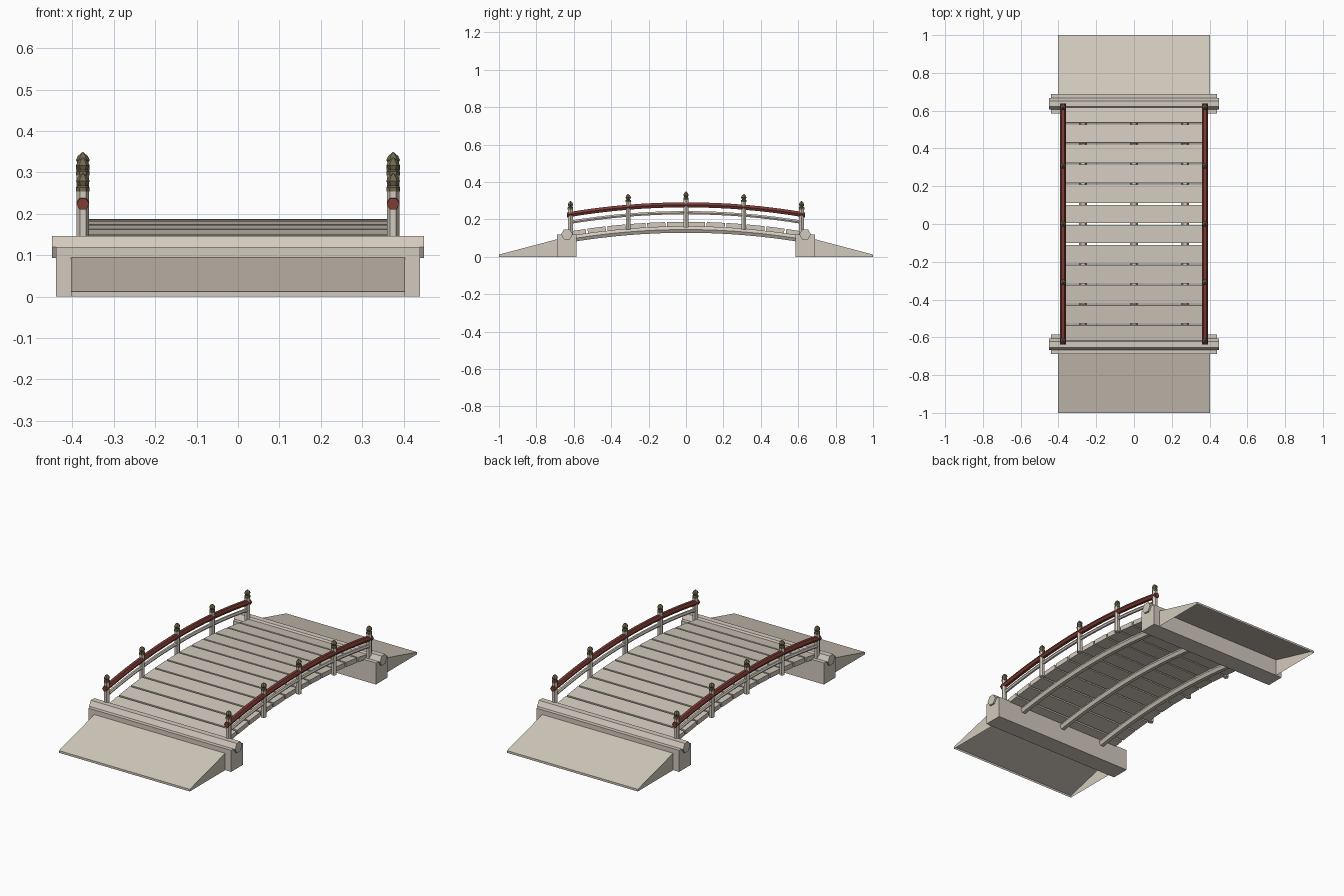
import bpy, bmesh, math
from mathutils import Vector, Matrix

cube = bpy.data.objects.get("Cube")
if cube:
    bpy.data.objects.remove(cube)

CAMBER = 0.133          # drop of the arch per squared unit of length
DECK_TOP = 0.187        # deck height at the crown
RAIL_X = 0.375


def make_material(name, rgb):
    mat = bpy.data.materials.new(name)
    mat.use_nodes = True
    mat.diffuse_color = (*rgb, 1)
    mat.node_tree.nodes["Principled BSDF"].inputs["Base Color"].default_value = (*rgb, 1)
    return mat


pale = make_material("pale_stone", (0.65, 0.59, 0.51))
red = make_material("red_lacquer", (0.21, 0.045, 0.035))
bronze = make_material("aged_bronze", (0.17, 0.145, 0.08))


def arch(y, crown):
    return crown - CAMBER * y * y


def finish(name, bm, mat):
    bmesh.ops.recalc_face_normals(bm, faces=bm.faces)
    mesh = bpy.data.meshes.new(name)
    bm.to_mesh(mesh)
    bm.free()
    mesh.materials.append(mat)
    obj = bpy.data.objects.new(name, mesh)
    bpy.context.collection.objects.link(obj)
    return obj


def loft(name, rings, mat):
    """Skin a list of equal point rings and cap both ends."""
    bm = bmesh.new()
    loops = [[bm.verts.new(p) for p in ring] for ring in rings]
    count = len(loops[0])
    for a, b in zip(loops, loops[1:]):
        for i in range(count):
            j = (i + 1) % count
            bm.faces.new((a[i], a[j], b[j], b[i]))
    bm.faces.new(loops[0])
    bm.faces.new(loops[-1])
    return finish(name, bm, mat)


def hexagon(radius):
    return [(radius * math.cos(i * math.pi / 3), radius * math.sin(i * math.pi / 3))
            for i in range(6)]


def arched_bar(name, x, crown, radius, half, mat, steps=16):
    rings = []
    for s in range(steps + 1):
        y = half * (2 * s / steps - 1)
        rings.append([(x + u, y, arch(y, crown) + v) for u, v in hexagon(radius)])
    return loft(name, rings, mat)


def turned(name, x, y, z, profile, mat):
    rings = [[(x + u, y + v, z + h) for u, v in hexagon(r)] for r, h in profile]
    return loft(name, rings, mat)


def box(name, center, size, mat, tilt=0):
    bm = bmesh.new()
    bmesh.ops.create_cube(bm, size=1, matrix=Matrix.Translation(center)
                          @ Matrix.Rotation(tilt, 4, 'X')
                          @ Matrix.Diagonal((*size, 1)))
    return finish(name, bm, mat)


# End supports: abutment, log sill and hollow ramp at each end
for side, end in ((-1, "front"), (1, "back")):
    box(end + "_abutment", Vector((0, side * 0.637, 0.06)), (0.88, 0.104, 0.12), pale)
    loft(end + "_sill_log",
         [[(x, side * 0.637 + u, 0.12 + v) for u, v in hexagon(0.031)]
          for x in (-0.45, 0.45)], pale)
    bm = bmesh.new()
    left, right = [[bm.verts.new((x, side * y, z)) for y, z in
                    ((0.685, 0), (0.685, 0.095), (1, 0.012), (1, 0))]
                   for x in (-0.403, 0.403)]
    bm.faces.new(left)
    bm.faces.new(right)
    for i in (1, 2):    # slope and low end lip, open underneath
        bm.faces.new((left[i], left[i + 1], right[i + 1], right[i]))
    finish(end + "_ramp", bm, pale)

# Arched beams under the deck
for x, label in ((-0.27, "right"), (0, "middle"), (0.27, "left")):
    arched_bar(label + "_beam", x, 0.146, 0.02, 0.63, pale)

# Deck planks, each tilted to follow the arch
PLANKS, PITCH, THICK = 12, 0.106, 0.026
for i in range(PLANKS):
    y = (i - (PLANKS - 1) / 2) * PITCH
    box(f"deck_plank_{i + 1}", Vector((0, y, arch(y, DECK_TOP) - THICK / 2)),
        (0.73, PITCH - 0.009, THICK), pale, math.atan(-2 * CAMBER * y))

# Railings: posts with finials, red handrail and pale lower rail
FINIAL = ((0.0165, 0), (0.0165, 0.01), (0.011, 0.014),
          (0.0165, 0.025), (0.012, 0.035), (0.001, 0.044))
for side, label in ((-1, "right"), (1, "left")):
    x = side * RAIL_X
    arched_bar(label + "_handrail", x, 0.278, 0.0155, 0.637, red)
    arched_bar(label + "_lower_rail", x, 0.236, 0.01, 0.625, pale)
    for i in range(5):
        y = (i - 2) * 0.309
        base = arch(y, DECK_TOP)
        turned(f"{label}_post_{i + 1}", x, y, base, ((0.0147, -0.03), (0.0147, 0.118)), pale)
        turned(f"{label}_finial_{i + 1}", x, y, base + 0.118, FINIAL, bronze)
